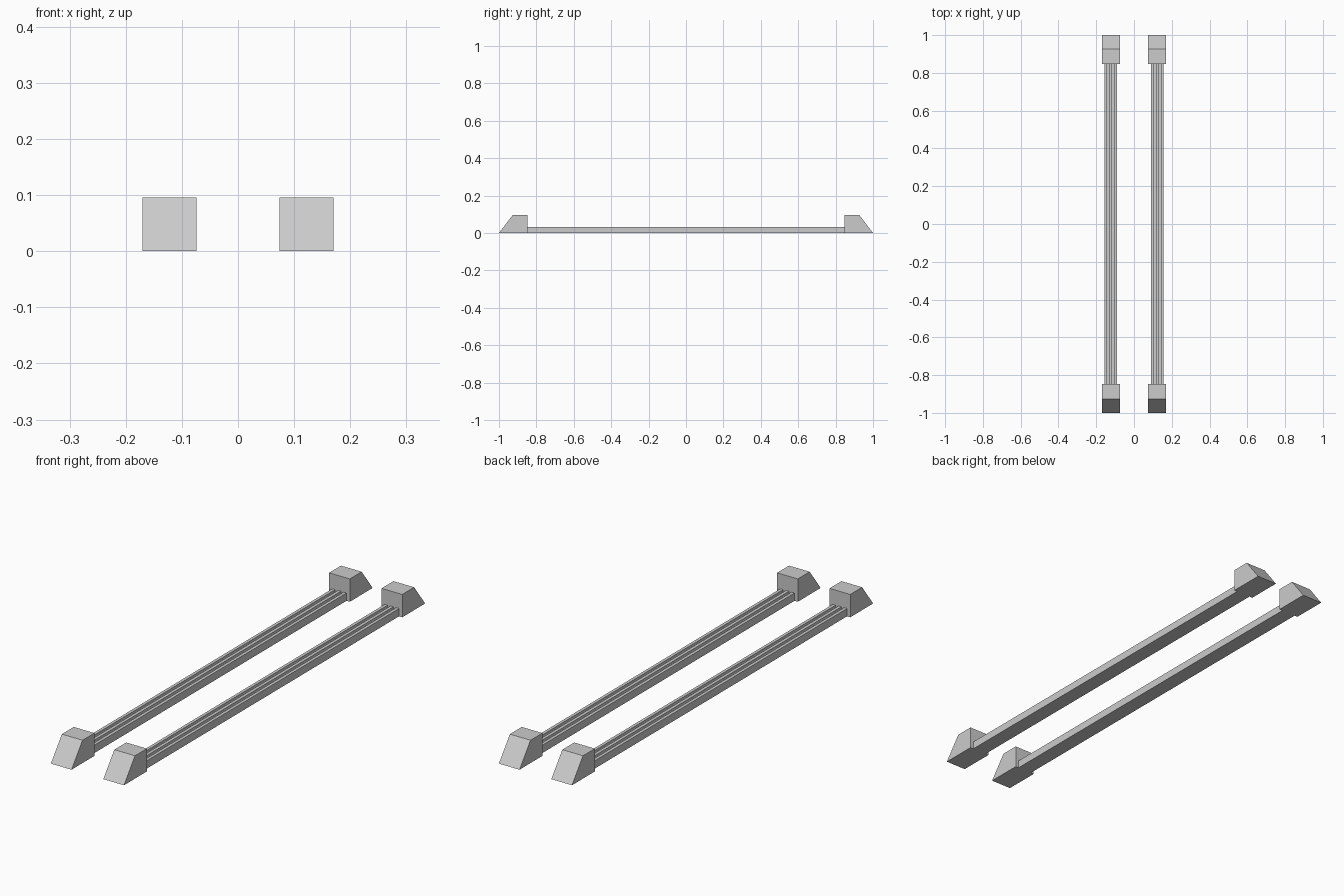
import bpy
import bmesh

cube = bpy.data.objects.get("Cube")
if cube:
    bpy.data.objects.remove(cube)


def make_material(name, color):
    mat = bpy.data.materials.new(name)
    mat.use_nodes = True
    mat.diffuse_color = color
    mat.node_tree.nodes["Principled BSDF"].inputs["Base Color"].default_value = color
    return mat


grey = make_material("light grey", (0.6, 0.6, 0.6, 1))


def extrude_profile(name, points, offset):
    """Sweep a closed outline along the given vector into a flat-shaded solid."""
    bm = bmesh.new()
    face = bm.faces.new([bm.verts.new(p) for p in points])
    new = bmesh.ops.extrude_face_region(bm, geom=[face])["geom"]
    bmesh.ops.translate(bm, vec=offset,
                        verts=[v for v in new if isinstance(v, bmesh.types.BMVert)])
    bmesh.ops.recalc_face_normals(bm, faces=bm.faces)
    mesh = bpy.data.meshes.new(name)
    bm.to_mesh(mesh)
    bm.free()
    mesh.materials.append(grey)
    obj = bpy.data.objects.new(name, mesh)
    bpy.context.collection.objects.link(obj)


SPACING = 0.122       # rail centre from the middle
BLOCK_HALF = 0.048
BLOCK_TOP = 0.096
INNER, SHOULDER, OUTER = 0.848, 0.927, 1.0
RAIL_HALF, RAIL_TOP, FLOOR = 0.033, 0.033, 0.015
RIBS = 3

# Rail cross-section: evenly spaced ribs with grooves between them
step = 2 * RAIL_HALF / (2 * RIBS - 1)
section = [(-RAIL_HALF, 0)]
for i in range(RIBS):
    left = -RAIL_HALF + 2 * i * step
    right = left + step
    if i > 0:
        section.append((left, FLOOR))
    section += [(left, RAIL_TOP), (right, RAIL_TOP)]
    if i < RIBS - 1:
        section.append((right, FLOOR))
section.append((RAIL_HALF, 0))

for side, sx in (("left", 1), ("right", -1)):
    x = sx * SPACING
    extrude_profile(side + "_rail", [(x + px, -INNER, pz) for px, pz in section],
                    (0, 2 * INNER, 0))
    # Wedge-shaped stops at both ends
    for end, sy in (("front", -1), ("back", 1)):
        outline = [(INNER, 0), (OUTER, 0), (SHOULDER, BLOCK_TOP), (INNER, BLOCK_TOP)]
        extrude_profile(f"{end}_{side}_end_block",
                        [(x - BLOCK_HALF, sy * y, z) for y, z in outline],
                        (2 * BLOCK_HALF, 0, 0))
